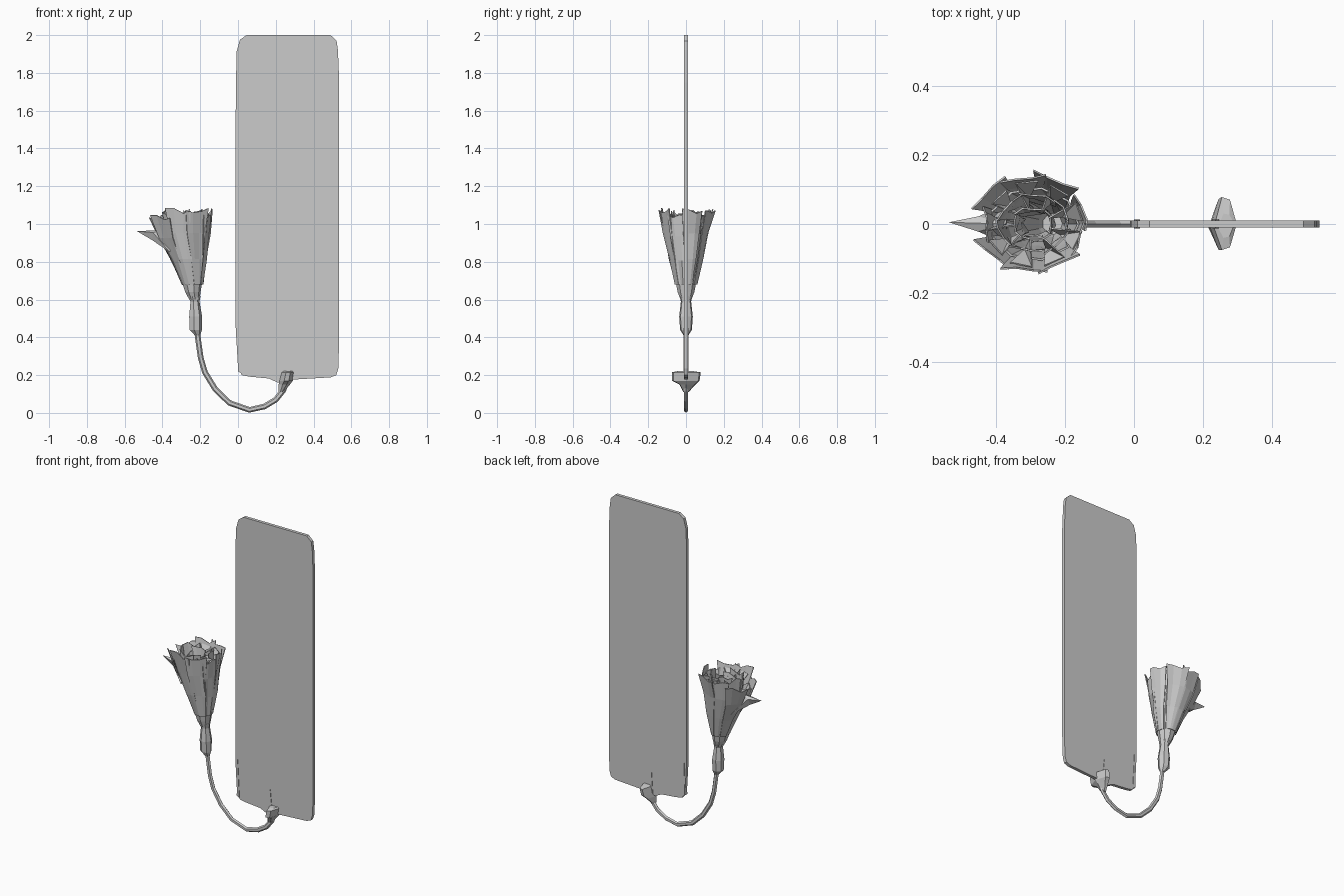
import bpy, bmesh, random
from math import sin, cos, pi, radians, atan2
from mathutils import Vector

if "Cube" in bpy.data.objects:
    bpy.data.objects.remove(bpy.data.objects["Cube"])

random.seed(4)


def make(name, verts, faces, thick=0):
    me = bpy.data.meshes.new(name)
    me.from_pydata(verts, [], faces)
    bm = bmesh.new()
    bm.from_mesh(me)
    bmesh.ops.recalc_face_normals(bm, faces=bm.faces)
    bm.to_mesh(me)
    bm.free()
    ob = bpy.data.objects.new(name, me)
    bpy.context.collection.objects.link(ob)
    if thick:
        m = ob.modifiers.new("thickness", "SOLIDIFY")
        m.thickness = thick
    return ob


def slab(name, outline, y0, y1):
    n = len(outline)
    v = [(x, y, z) for y in (y0, y1) for x, z in outline]
    f = [tuple(range(n)), tuple(range(2 * n - 1, n - 1, -1))]
    f += [(i, (i + 1) % n, n + (i + 1) % n, n + i) for i in range(n)]
    return make(name, v, f)


def loft(name, rings, caps=True, thick=0):
    n = len(rings[0])
    v = [p for r in rings for p in r]
    f = [(k * n + i, k * n + (i + 1) % n, (k + 1) * n + (i + 1) % n, (k + 1) * n + i)
         for k in range(len(rings) - 1) for i in range(n)]
    if caps:
        f += [tuple(range(n)), tuple(range(len(v) - n, len(v)))]
    return make(name, v, f, thick)


# Flat panel with clipped corners and a sagging lower edge
slab("panel", [(-0.012, 0.45), (0.0, 0.24), (0.02, 0.2), (0.06, 0.192), (0.165, 0.182),
               (0.21, 0.16), (0.25, 0.175), (0.32, 0.178), (0.49, 0.188), (0.52, 0.2),
               (0.531, 0.235), (0.536, 0.4), (0.536, 1.75), (0.529, 1.92), (0.522, 1.97),
               (0.49, 2.0), (0.045, 2.0), (0.01, 1.975), (-0.008, 1.91), (-0.012, 1.6)],
     -0.01, 0.01)
slab("edge_fold", [(0.006, 0.45), (0.0, 0.22), (0.018, 0.21)], -0.013, 0.013)
slab("clip_sliver", [(0.235, 0.32), (0.225, 0.17), (0.25, 0.17)], -0.013, 0.013)

# Faceted clip at the panel foot
clip = []
for z, cx, rx, y0, y1 in [(0.11, 0.228, 0.014, -0.014, 0.014), (0.15, 0.245, 0.03, -0.035, 0.05),
                          (0.17, 0.255, 0.035, -0.075, 0.072), (0.215, 0.264, 0.033, -0.075, 0.078),
                          (0.222, 0.266, 0.024, -0.04, 0.03)]:
    clip.append([(cx - rx, -0.01, z), (cx - rx * .3, y0, z), (cx + rx * .4, y0 * .9, z),
                 (cx + rx, 0.0, z), (cx + rx * .4, y1 * .9, z), (cx - rx * .3, y1, z)])
loft("clip", clip)

# Curved stem, six-sided and narrow in depth
path = [(0.262, 0.18), (0.24, 0.12), (0.20, 0.07), (0.14, 0.034), (0.06, 0.016), (-0.045, 0.053),
        (-0.12, 0.125), (-0.175, 0.215), (-0.197, 0.29), (-0.21, 0.38), (-0.22, 0.46)]
rings = []
for i, (x, z) in enumerate(path):
    a, b = path[max(i - 1, 0)], path[min(i + 1, len(path) - 1)]
    t = atan2(b[1] - a[1], b[0] - a[0])
    rings.append([(x - sin(t) * .015 * cos(k * pi / 3), .011 * sin(k * pi / 3),
                   z + cos(t) * .015 * cos(k * pi / 3)) for k in range(6)])
loft("stem", rings)


def section(z, cx, rx, ry, n, off=0):
    return [(cx + rx * cos(2 * pi * (i + off) / n), ry * sin(2 * pi * (i + off) / n), z)
            for i in range(n)]


# Swollen bud below the flower
loft("bud", [section(z, x, rx, ry, 7) for z, x, rx, ry in
             [(0.41, -0.215, .015, .013), (0.44, -0.225, .034, .032), (0.51, -0.226, .036, .037),
              (0.59, -0.229, .025, .028), (0.62, -0.235, .037, .036)]])

# Flower cup profile: height, centre x, radius x, radius y
CUP = [(0.60, -0.232, .028, .03), (0.64, -0.24, .042, .045), (0.75, -0.25, .07, .066),
       (0.85, -0.272, .105, .09), (0.95, -0.29, .132, .108), (1.09, -0.295, .152, .132)]


def cup_at(z):
    for a, b in zip(CUP, CUP[1:]):
        if z <= b[0]:
            break
    t = (z - a[0]) / (b[0] - a[0])
    return [a[i] + (b[i] - a[i]) * t for i in (1, 2, 3)]


loft("flower_cup", [section(*c, 9, .5 * (i % 2) * 0) for i, c in enumerate(CUP[:5])],
     caps=False, thick=0.006)


def petal(name, deg, half, z0, z1, scale=1.0, flare=1.0):
    v, rows = [], 4
    for r in range(rows):
        t = r / (rows - 1)
        for c in (-1, -.4, .4, 1):
            z = z0 + (z1 - z0) * t
            if r == rows - 1:
                z -= random.uniform(0, .035) if abs(c) < 1 else random.uniform(.0, .02)
            cx, rx, ry = cup_at(z)
            k = scale * (1 + (flare - 1) * t * t) + random.uniform(-.05, .05)
            if abs(c) == 1:
                k *= 1 + .06 * t
            a = radians(deg + half * c * (.8 + .2 * t))
            v.append((cx + rx * k * cos(a), ry * k * sin(a), z))
    f = [(r * 4 + c, r * 4 + c + 1, r * 4 + c + 5, r * 4 + c + 4)
         for r in range(rows - 1) for c in range(3)]
    make(name, v, f, 0.005)


# Outer petals, lower on the left where the bloom opens
for i, (deg, z1, fl) in enumerate([(15, 1.085, .98), (65, 1.09, 1.06), (100, 1.09, 1.04),
                                   (140, 1.05, 1.12), (182, 1.0, 1.02), (222, 1.05, 1.1),
                                   (262, 1.09, 1.02), (300, 1.09, 1.0), (338, 1.06, .98)]):
    petal("outer_petal_%d" % i, deg, 24, .68, z1, 1.02, fl)

# Inner petals crumpled round the heart
for i in range(6):
    petal("middle_petal_%d" % i, i * 60 + 20, 32, .82, random.uniform(1.04, 1.085), .7, .95)
for i in range(4):
    petal("heart_petal_%d" % i, i * 90 + 10, 46, .88, random.uniform(1.02, 1.07), .38, 1.0)

# Creased ruffles bridging the petal layers
for i in range(9):
    d = radians(i * 40 + 15)
    z = 1.0 if 120 < i * 40 + 15 < 240 else 1.05
    cx, rx, ry = cup_at(z)
    pt = lambda k, da, zz: (cx + rx * k * cos(d + da), ry * k * sin(d + da), zz)
    make("ruffle_%d" % i, [pt(.98, -.2, z - .01), pt(.6, 0, z - .09), pt(.98, .25, z),
                           pt(.35, .1, z - .02)], [(0, 1, 2), (1, 3, 2)], 0.005)

# Pointed drooping petal on the left
make("pointed_petal", [(-0.535, 0.005, 0.962), (-0.45, -0.022, 0.955), (-0.36, -0.06, 0.85),
                       (-0.36, 0.06, 0.85), (-0.45, 0.022, 0.955), (-0.455, 0.0, 0.915),
                       (-0.37, 0.0, 0.97)],
     [(0, 1, 5), (0, 5, 4), (1, 2, 5), (5, 3, 4), (2, 3, 5), (0, 6, 1), (0, 4, 6),
      (1, 6, 2), (6, 4, 3), (2, 6, 3)])
